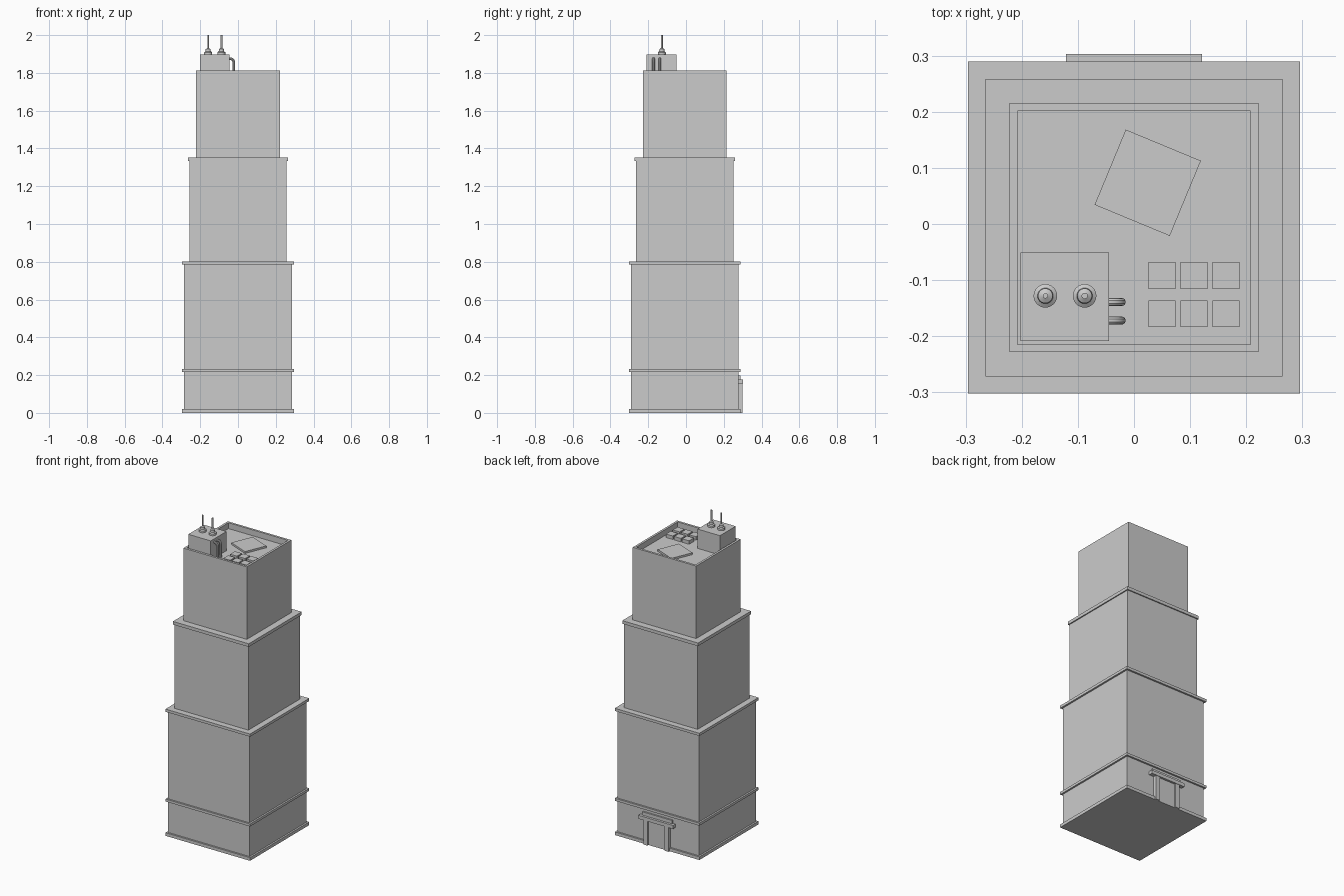
import bpy, bmesh, math

if "Cube" in bpy.data.objects:
    bpy.data.objects.remove(bpy.data.objects["Cube"])

CY = -0.0065   # tower centre in y (the entrance sticks out at the back)


def mesh_object(name, bm):
    me = bpy.data.meshes.new(name)
    bm.to_mesh(me)
    bm.free()
    ob = bpy.data.objects.new(name, me)
    bpy.context.collection.objects.link(ob)
    return ob


def box(name, x0, x1, y0, y1, z0, z1):
    bm = bmesh.new()
    bmesh.ops.create_cube(bm, size=1)
    for v in bm.verts:
        v.co = ((x0 + x1) / 2 + v.co.x * (x1 - x0),
                (y0 + y1) / 2 + v.co.y * (y1 - y0),
                (z0 + z1) / 2 + v.co.z * (z1 - z0))
    return mesh_object(name, bm)


def block(name, half, z0, z1):
    return box(name, -half, half, CY - half, CY + half, z0, z1)


def smooth(ob):
    bpy.ops.object.select_all(action='DESELECT')
    ob.select_set(True)
    bpy.context.view_layer.objects.active = ob
    bpy.ops.object.shade_smooth_by_angle()


def lathe(name, x, y, profile, sides=24):
    """Closed solid of revolution from (radius, z) points."""
    bm = bmesh.new()
    rings = [[bm.verts.new((x + r * math.cos(2 * math.pi * i / sides),
                            y + r * math.sin(2 * math.pi * i / sides), z))
              for i in range(sides)] for r, z in profile]
    for a, b in zip(rings, rings[1:]):
        for i in range(sides):
            j = (i + 1) % sides
            bm.faces.new((a[i], a[j], b[j], b[i]))
    bm.faces.new(rings[0][::-1])
    bm.faces.new(rings[-1])
    ob = mesh_object(name, bm)
    smooth(ob)
    return ob


# Stepped tower tiers and their trim bands
block("lower_tier", 0.285, 0, 0.79)
block("middle_tier", 0.258, 0.79, 1.34)
block("base_trim", 0.296, 0, 0.02)
block("podium_trim", 0.296, 0.217, 0.233)
block("lower_cornice", 0.296, 0.785, 0.802)
block("middle_cornice", 0.265, 1.333, 1.353)

# Upper tier with a sunken roof behind the parapet
ROOF = 1.775
upper = block("upper_tier", 0.222, 1.345, 1.812)
bm = bmesh.new()
bm.from_mesh(upper.data)
bm.faces.ensure_lookup_table()
top = max(bm.faces, key=lambda f: f.calc_center_median().z)
bmesh.ops.inset_region(bm, faces=[top], thickness=0.02)
top = [f for f in bm.faces if f.normal.z > 0.9 and abs(f.calc_center_median().x) < 0.01
       and abs(f.calc_center_median().y - CY) < 0.01][0]
well = bmesh.ops.extrude_face_region(bm, geom=[top])
bmesh.ops.translate(bm, vec=(0, 0, ROOF - 1.812),
                    verts=[g for g in well["geom"] if isinstance(g, bmesh.types.BMVert)])
if top.is_valid:
    bmesh.ops.delete(bm, geom=[top], context='FACES_ONLY')
bmesh.ops.recalc_face_normals(bm, faces=bm.faces)
bm.to_mesh(upper.data)
bm.free()

# Rooftop plant room
box("plant_room", -0.202, -0.045, -0.2085, -0.051, ROOF, 1.897)

# Octagonal helipad
bm = bmesh.new()
bmesh.ops.create_cone(bm, cap_ends=True, segments=8, radius1=0.1025, radius2=0.1025, depth=0.012)
for v in bm.verts:
    a = math.atan2(v.co.y, v.co.x)
    k = (round((a / (math.pi / 4)) - 0.5) + 0.5) * math.pi / 4
    v.co.x = 0.0245 + 0.1025 * math.cos(k)
    v.co.y = 0.0735 + 0.1025 * math.sin(k)
    v.co.z += ROOF + 0.006
mesh_object("helipad", bm)

# Grid of ventilation units
for row, y in enumerate((-0.092, -0.16)):
    for col in range(3):
        x = 0.05 + 0.057 * col
        box(f"vent_unit_{row}_{col}", x - 0.024, x + 0.024, y - 0.024, y + 0.024, ROOF, ROOF + 0.022)

# Bent pipes from plant room to roof
R = 0.0073
for i, y in enumerate((-0.139, -0.172)):
    cu = bpy.data.curves.new("roof_pipe", 'CURVE')
    cu.dimensions = '3D'
    cu.bevel_depth = R
    cu.bevel_resolution = 3
    path = [(-0.05, 1.875)]
    for k in range(7):
        a = math.pi / 2 * (1 - k / 6)
        path.append((-0.042 + 0.02 * math.cos(a), 1.855 + 0.02 * math.sin(a)))
    path.append((-0.022, ROOF))
    sp = cu.splines.new('POLY')
    sp.points.add(len(path) - 1)
    for p, (x, z) in zip(sp.points, path):
        p.co = (x, y, z, 1)
    ob = bpy.data.objects.new(f"roof_pipe_{i}", cu)
    bpy.context.collection.objects.link(ob)
    bpy.ops.object.select_all(action='DESELECT')
    ob.select_set(True)
    bpy.context.view_layer.objects.active = ob
    bpy.ops.object.convert(target='MESH')
    smooth(bpy.context.view_layer.objects.active)

# Antennas with stepped feet
for i, (x, r) in enumerate(((-0.158, 0.0045), (-0.088, 0.0055))):
    lathe(f"antenna_{i}", x, -0.128,
          [(0.021, 1.895), (0.021, 1.909), (0.014, 1.914), (0.013, 1.926), (r, 1.931), (r, 2.0)])

# Rear entrance: canopy, pillars and door
FACE = CY + 0.285
box("entrance_canopy", -0.121, 0.121, FACE - 0.01, 0.303, 0.155, 0.177)
box("entrance_lintel", -0.105, 0.105, FACE - 0.01, 0.288, 0.177, 0.198)
for side, s in (("left", -1), ("right", 1)):
    box(f"entrance_pillar_{side}", s * 0.073 - 0.014, s * 0.073 + 0.014, FACE - 0.01, 0.3, 0, 0.156)
box("entrance_door", -0.06, 0.06, FACE - 0.01, 0.2895, 0, 0.156)
